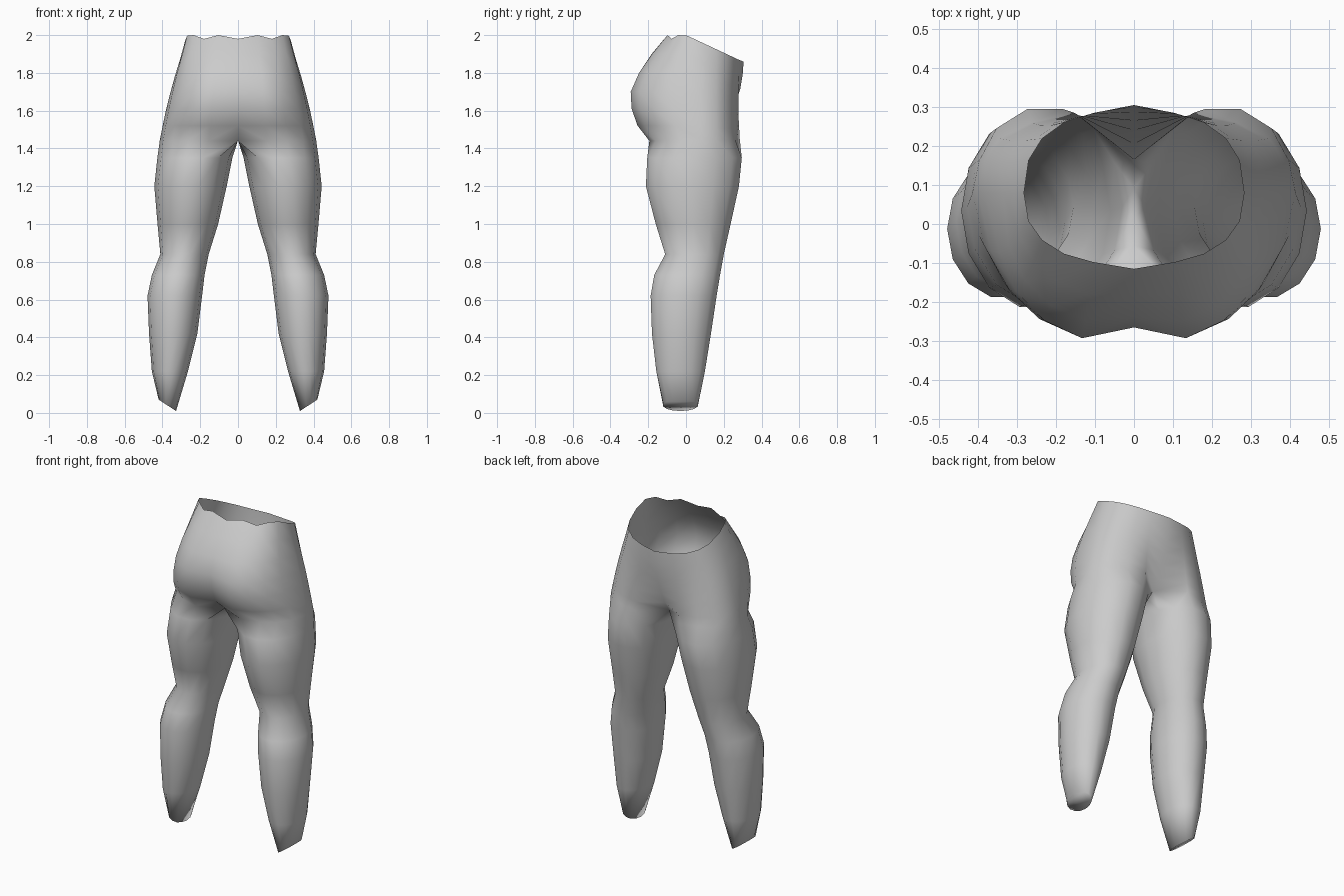
import bpy, bmesh, math

if "Cube" in bpy.data.objects:
    bpy.data.objects.remove(bpy.data.objects["Cube"])

M = 10          # segments from back centre to front centre on one half
INNER = 3       # extra points closing each leg on its inner side
SIDES = M + 1 + INNER

# Torso rings: z back, z front, half width, back y, front y, back centre y, front centre y
TORSO = [
    (2.00, 1.86, .282, -.105, .293, -.115, .305),
    (1.90, 1.79, .307, -.190, .290, -.182, .300),
    (1.80, 1.71, .336, -.262, .285, -.238, .287),
    (1.70, 1.64, .361, -.308, .285, -.265, .265),
    (1.61, 1.57, .382, -.303, .286, -.255, .240),
    (1.52, 1.50, .400, -.270, .290, -.220, .205),
    (1.44, 1.45, .414, -.205, .293, -.130, .165),
]
# Leg rings: z, inner x, outer x, back y, front y
LEG = [
    (1.35, .030, .427, -.205, .295),
    (1.20, .060, .443, -.212, .280),
    (1.00, .105, .426, -.160, .236),
    (0.84, .155, .411, -.110, .200),
    (0.73, .177, .456, -.168, .180),
    (0.62, .190, .479, -.187, .162),
    (0.42, .215, .471, -.180, .132),
    (0.22, .265, .456, -.157, .100),
    (0.04, .328, .420, -.120, .062),
]


def power(v, e):
    return math.copysign(abs(v) ** e, v)


def torso_ring(bm, row, scallop):
    zb, zf, w, yb, yf, yb0, yf0 = row
    cy = .08
    ring = []
    for i in range(M + 1):
        t = math.pi * (i / M - .5)
        x = w * power(max(math.cos(t), 0), .85)
        s = power(math.sin(t), .8)
        y = cy + s * ((yf - cy) if s > 0 else (cy - yb))
        if i in (0, M):                       # centre line: cleft and groin
            x, y = 0, (yb0 if i == 0 else yf0)
        z = zb + (zf - zb) * min(max(y / .3, 0), 1)
        if scallop and i < 4:                 # wavy rear waist edge
            z -= .02 * (i % 2 == 0)
        ring.append(bm.verts.new((x, y, z)))
    return ring


def leg_ring(bm, row, slant):
    z, xi, xo, yb, yf = row
    cx, rx = (xi + xo) / 2, (xo - xi) / 2
    cy, ry = (yb + yf) / 2, (yf - yb) / 2 / .974
    ring = []
    for i in range(SIDES):
        a = 2 * math.pi * (i - M / 2) / SIDES
        ring.append(bm.verts.new((cx + rx * math.cos(a), cy + ry * math.sin(a),
                                  z + slant * math.cos(a))))
    return ring


def bridge(bm, a, b, closed):
    n = len(a)
    for i in range(n if closed else n - 1):
        j = (i + 1) % n
        bm.faces.new((a[i], a[j], b[j], b[i]))


bm = bmesh.new()

# Half of the hips, open at the waist
rings = [torso_ring(bm, row, k == 0) for k, row in enumerate(TORSO)]
for a, b in zip(rings, rings[1:]):
    bridge(bm, a, b, False)

# Crotch strip along the centre line closes the top of the leg
back, front = rings[-1][0].co, rings[-1][-1].co
crotch = [bm.verts.new(front.lerp(back, (k + 1) / (INNER + 1))) for k in range(INNER)]
top = rings[-1] + crotch

# Leg down to the slanted, closed ankle
for k, row in enumerate(LEG):
    ring = leg_ring(bm, row, .03 if k == len(LEG) - 1 else 0)
    bridge(bm, top, ring, True)
    top = ring
bm.faces.new(top)

# Mirror to the other half
half = bm.verts[:] + bm.edges[:] + bm.faces[:]
copy = bmesh.ops.duplicate(bm, geom=half)["geom"]
verts = [g for g in copy if isinstance(g, bmesh.types.BMVert)]
for v in verts:
    v.co.x = -v.co.x
bmesh.ops.reverse_faces(bm, faces=[g for g in copy if isinstance(g, bmesh.types.BMFace)])
bmesh.ops.remove_doubles(bm, verts=bm.verts[:], dist=.0005)
bmesh.ops.recalc_face_normals(bm, faces=bm.faces[:])

# Outward check on an outer thigh face
bm.faces.ensure_lookup_table()
outer = max(bm.faces, key=lambda f: f.calc_center_median().x)
if outer.normal.x < 0:
    bmesh.ops.reverse_faces(bm, faces=bm.faces[:])
for f in bm.faces:
    f.smooth = True

mesh = bpy.data.meshes.new("hips_and_legs")
bm.to_mesh(mesh)
bm.free()
body = bpy.data.objects.new("hips_and_legs", mesh)
bpy.context.collection.objects.link(body)

grey = bpy.data.materials.new("light_grey")
grey.diffuse_color = (.6, .6, .6, 1)
grey.use_nodes = True
grey.node_tree.nodes["Principled BSDF"].inputs["Base Color"].default_value = grey.diffuse_color
mesh.materials.append(grey)
